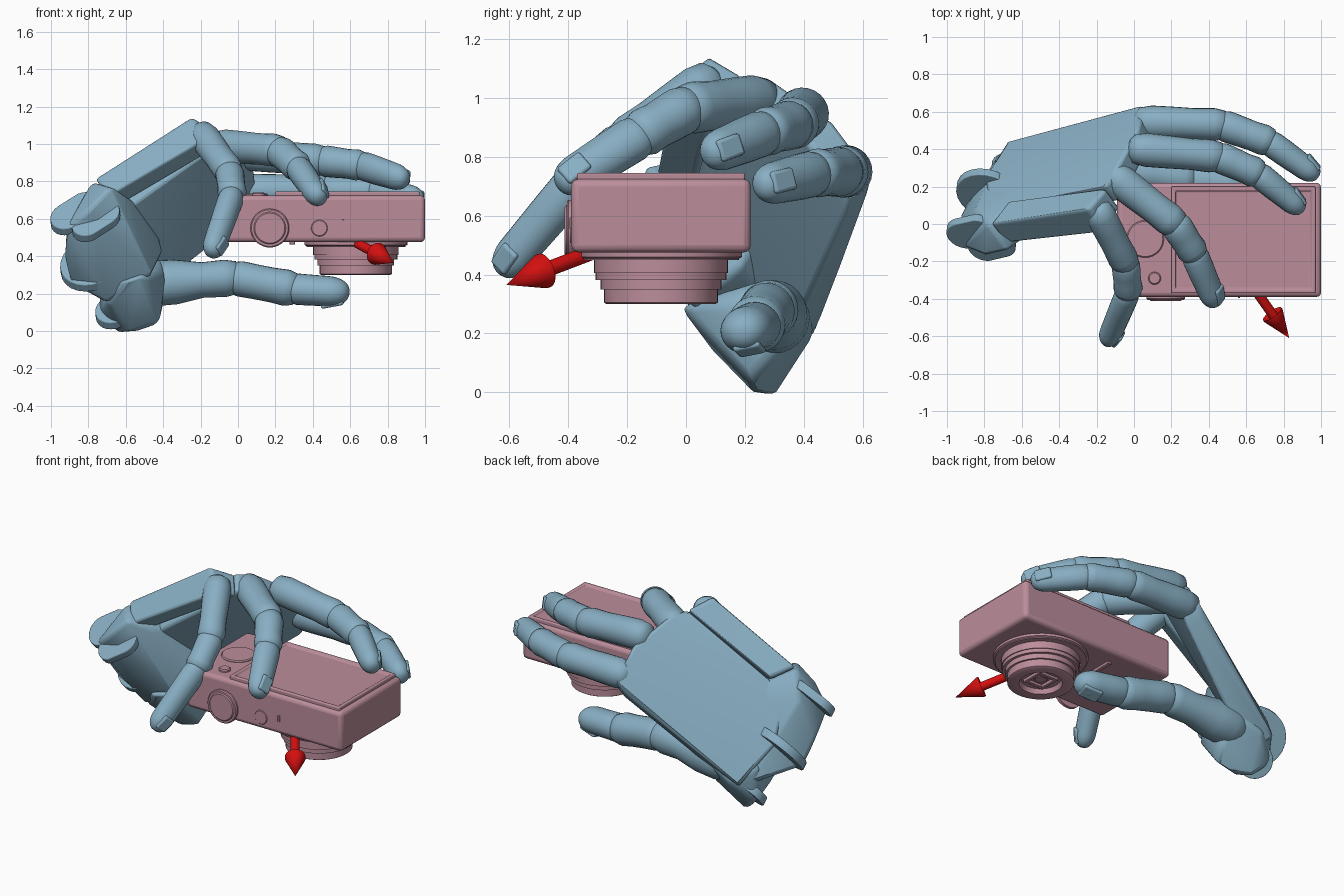
import bpy, bmesh, math
from mathutils import Vector as V, Matrix

if "Cube" in bpy.data.objects:
    bpy.data.objects.remove(bpy.data.objects["Cube"])


def material(name, color):
    m = bpy.data.materials.new(name)
    m.diffuse_color = color
    m.use_nodes = True
    m.node_tree.nodes["Principled BSDF"].inputs["Base Color"].default_value = m.diffuse_color
    return m


BLUE = material("blue", (0.25, 0.43, 0.55, 1))
PINK = material("pink", (0.5, 0.27, 0.33, 1))
RED = material("red", (0.65, 0.005, 0.005, 1))


def finish(name, bm, mat, bevel=0, angle=35, matrix=None):
    if matrix:
        bm.transform(matrix)
    bmesh.ops.recalc_face_normals(bm, faces=bm.faces)
    me = bpy.data.meshes.new(name)
    bm.to_mesh(me)
    bm.free()
    ob = bpy.data.objects.new(name, me)
    bpy.context.collection.objects.link(ob)
    me.materials.append(mat)
    if bevel:
        mod = ob.modifiers.new("bevel", 'BEVEL')
        mod.width, mod.segments, mod.limit_method = bevel, 3, 'ANGLE'
    bpy.ops.object.select_all(action='DESELECT')
    bpy.context.view_layer.objects.active = ob
    ob.select_set(True)
    bpy.ops.object.shade_smooth_by_angle(angle=math.radians(angle))
    return ob


def frame(origin, axis, side):
    z = V(axis).normalized()
    x = V(side) - z * V(side).dot(z)
    x.normalize()
    m = Matrix((x, z.cross(x), z)).transposed().to_4x4()
    m.translation = V(origin)
    return m


def lathe(name, profile, matrix, mat, sides=32, flat=1.0, angle=35):
    """Revolve (radius, height) points around the local z axis."""
    bm = bmesh.new()
    vs = [bm.verts.new((r, 0, h)) for r, h in profile]
    es = [bm.edges.new(p) for p in zip(vs, vs[1:])]
    bmesh.ops.spin(bm, geom=vs + es, cent=(0, 0, 0), axis=(0, 0, 1),
                   angle=2 * math.pi, steps=sides, use_duplicate=False)
    bmesh.ops.remove_doubles(bm, verts=bm.verts, dist=1e-5)
    bmesh.ops.scale(bm, vec=(flat, 1, 1), verts=bm.verts)
    return finish(name, bm, mat, angle=angle, matrix=matrix)


def disc(name, centre, axis, r, h, mat, lip=0.006):
    side = (1, 0.01, 0.02) if abs(V(axis).normalized().x) < .9 else (0, 1, 0)
    return lathe(name, [(0, 0), (r, 0), (r, h - lip), (r - lip, h), (0, h)],
                 frame(centre, axis, side), mat)


def box(name, lo, hi, mat, bevel=0.01, inset=None):
    bm = bmesh.new()
    bmesh.ops.create_cube(bm, size=1)
    lo, hi = V(lo), V(hi)
    bmesh.ops.scale(bm, vec=hi - lo, verts=bm.verts)
    bmesh.ops.translate(bm, vec=(lo + hi) / 2, verts=bm.verts)
    if inset:
        top = [max(bm.faces, key=lambda f: f.calc_center_median().z)]
        bmesh.ops.inset_region(bm, faces=top, thickness=inset)
        bmesh.ops.inset_region(bm, faces=top, thickness=0.006, depth=-0.012)
    return finish(name, bm, mat, bevel)


def hull(name, points, bevel=0.02, angle=35):
    bm = bmesh.new()
    for p in points:
        bm.verts.new(p)
    res = bmesh.ops.convex_hull(bm, input=bm.verts)
    junk = [g for g in res["geom_interior"] if isinstance(g, bmesh.types.BMVert)]
    bmesh.ops.delete(bm, geom=junk, context='VERTS')
    bmesh.ops.dissolve_limit(bm, angle_limit=0.03, verts=bm.verts, edges=bm.edges)
    return finish(name, bm, BLUE, bevel, angle)


# Camera body, lying with its lens down
box("camera_body", (-.09, -.39, .475), (1, .22, .725), PINK, .025)
box("camera_screen", (.2, -.37, .71), (.97, .2, .746), PINK, .006, inset=.03)
disc("mode_dial", (.06, -.08, .715), (0, 0, 1), .1, .02, PINK)
disc("top_button", (.11, -.29, .715), (0, 0, 1), .034, .025, PINK)
disc("control_ring", (.17, -.38, .55), (0, -1, 0), .104, .025, PINK)
disc("control_knob", (.17, -.38, .55), (0, -1, 0), .086, .032, PINK)
disc("power_button", (.435, -.38, .55), (0, -1, 0), .046, .014, PINK)
box("indicator_slit", (.555, -.395, .555), (.568, -.385, .595), PINK, .002)
box("foot", (.275, -.3, .462), (.305, .13, .48), PINK, .004)

# Stepped lens barrel with a recessed end
lathe("lens_barrel",
      [(0, 0), (.275, 0), (.275, .02), (.265, .025), (.265, .03), (.228, .03), (.228, .075),
       (.222, .075), (.222, .098), (.205, .098), (.205, .13), (.193, .13), (.193, .175),
       (.185, .18), (.125, .18), (.115, .15), (0, .15)],
      frame((.63, -.085, .48), (0, 0, -1), (1, 0, 0)), PINK, 48)
for i, s in enumerate((-1, 1)):
    box("lens_window_x_%d" % i, (.63 + s * .06 - .012, -.157, .315),
        (.63 + s * .06 + .012, -.013, .335), PINK, .004)
    box("lens_window_y_%d" % i, (.558, -.085 + s * .06 - .012, .315),
        (.702, -.085 + s * .06 + .012, .335), PINK, .004)
disc("lens_glass", (.63, -.085, .335), (0, 0, -1), .04, .01, PINK)

# Red direction arrow from the camera centre
tail, tip = V((.46, -.085, .565)), V((.83, -.61, .365))
length = (tip - tail).length
lathe("direction_arrow",
      [(0, 0), (.026, 0), (.026, length - .15), (.06, length - .165), (.06, length - .155), (0, length)],
      frame(tail, tip - tail, (0, 0, 1)), RED)


def phalanx(name, a, b, r0, r1, dorsal, tip=False):
    a, b = V(a), V(b)
    L = (b - a).length
    prof = [(0, -.6 * r0), (.5 * r0, -.52 * r0), (.85 * r0, -.25 * r0), (r0, .1 * L), (.98 * r0, .35 * L)]
    if tip:
        prof += [(r1 * math.cos(t) ** .8, L - 1.35 * r1 * (1 - math.sin(t)))
                 for t in [i * math.pi / 16 for i in range(8)]] + [(0, L)]
    else:
        prof += [(r1, .65 * L), (1.05 * r1, .9 * L), (.92 * r1, L + .15 * r1),
                 (.55 * r1, L + .4 * r1), (0, L + .48 * r1)]
    m = frame(a, b - a, dorsal)
    lathe(name, prof, m, BLUE, 24, .9 if tip else 1, 45)
    if tip:
        # Shallow fingernail on the dorsal side
        bm = bmesh.new()
        bmesh.ops.create_cube(bm, size=1)
        bmesh.ops.scale(bm, vec=(.024, 1.05 * r1, 1.35 * r1), verts=bm.verts)
        tilt = Matrix.Translation((.72 * r1, 0, L - .95 * r1)) @ Matrix.Rotation(-.25, 4, 'Y')
        finish(name + "_nail", bm, BLUE, .011, 35, m @ tilt)


def finger(name, joints, radii, dorsal=None):
    pts = [V(j) for j in joints]
    up = V(dorsal) if dorsal else (pts[1] - pts[0]).normalized() - (pts[-1] - pts[-2]).normalized()
    for i in range(len(pts) - 1):
        phalanx("%s_segment_%d" % (name, i + 1), pts[i], pts[i + 1], radii[i], radii[i + 1],
                up, i == len(pts) - 2)


R = (.09, .084, .079, .072)
finger("little_finger", [(-.19, .07, 1.05), (-.045, -.21, .85), (-.03, -.36, .73), (-.145, -.635, .405)],
       (.082, .077, .074, .068))
finger("ring_finger", [(-.1, .25, .99), (.22, .0, .965), (.32, -.155, .875), (.44, -.435, .7)], R)
finger("middle_finger", [(.02, .4, .95), (.45, .36, .91), (.66, .27, .885), (.905, .07, .805)], R)
finger("index_finger", [(.05, .545, .75), (.47, .53, .75), (.72, .44, .745), (.985, .25, .7)], R)
finger("thumb", [(-.5, .3, .25), (-.02, .28, .285), (.29, .235, .225), (.595, .19, .205)],
       (.122, .095, .093, .09), (0, .2, -1))

# Palm slabs: back outline thickened inward
w = V((.52, -.667, -.53))


def slab(name, outline, depth):
    pts = [V(p) for p in outline]
    return hull(name, pts + [p + w * d for p, d in zip(pts, depth)])


slab("palm", [(-.15, .2, 1.08), (-.09, .3, 1.06), (.02, .5, .92), (.05, .635, .74), (.0, .61, .66),
              (-.68, .44, .2), (-.8, .25, .42), (-.77, .08, .66)],
     (.12, .13, .13, .11, .1, .18, .16, .14))
slab("little_finger_slab", [(-.245, .08, 1.145), (-.15, .19, 1.08), (-.68, .12, .76), (-.77, .0, .81)],
     (.19, .15, .14, .16))
# Ball of the thumb and heel of the hand
hull("thumb_base", [(-.74, .34, .08), (-.64, .3, -.02), (-.56, .24, -.01), (-.42, .22, .04), (-.4, .3, .12),
                    (-.39, .16, .3), (-.4, .3, .4), (-.5, -.02, .3), (-.62, .0, .26), (-.7, .08, .15),
                    (-.6, .44, .2), (-.75, .36, .3), (-.42, .42, .3)], .035, 60)
hull("palm_heel", [(-.8, -.17, .65), (-.92, -.12, .55), (-.93, .04, .4), (-.9, .1, .26), (-.7, .08, .15),
                   (-.68, -.14, .77), (-.46, .02, .3), (-.4, .18, .42), (-.58, -.04, .7),
                   (-.45, .3, .62), (-.72, .38, .2), (-.85, .08, .64), (-.78, .0, .8)], .035, 60)

# Wrist hinge lugs
hinge = V((.08, .66, -.75)).normalized()
back = V((.82, .21, .54))
side = hinge.cross(back).normalized()
for i, (c, r) in enumerate([((-.91, -.05, .6), .095), ((-.8, -.12, .56), .09),
                            ((-.78, .16, .36), .175), ((-.66, .29, .105), .105)]):
    ring = []
    for k in range(24):
        t = k * math.pi / 12
        p = V(c) + r * (back.normalized() * math.cos(t) + side * math.sin(t))
        if math.cos(t) > 0 and r < .15:
            p += back * .1
        ring += [p - hinge * .026, p + hinge * .026]
    hull("wrist_lug_%d" % (i + 1), ring, .006)
